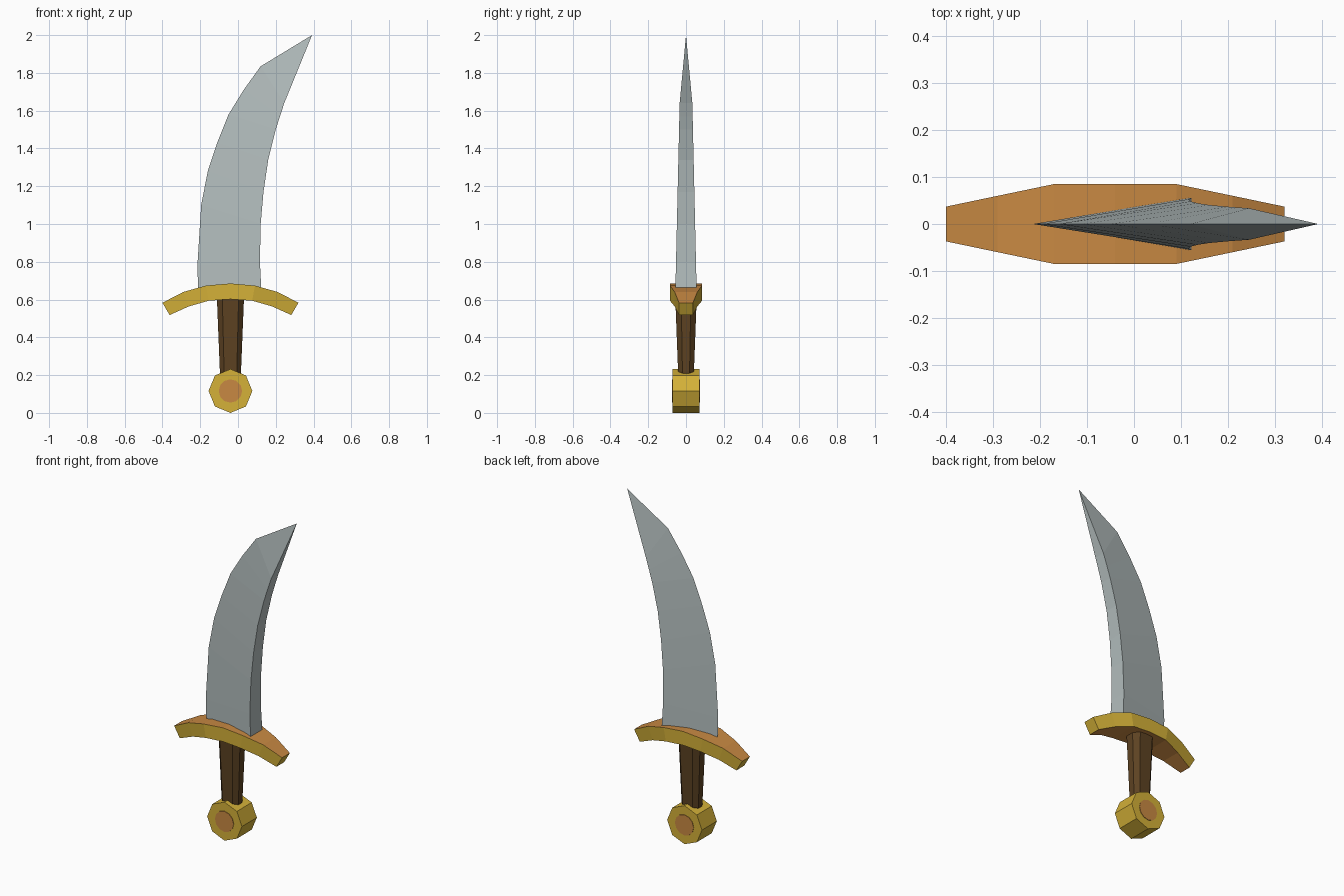
import bpy, bmesh, math

if "Cube" in bpy.data.objects:
    bpy.data.objects.remove(bpy.data.objects["Cube"])

CX = -0.04  # hilt centre line


def material(name, rgb):
    m = bpy.data.materials.new(name)
    m.use_nodes = True
    m.diffuse_color = (*rgb, 1)
    bsdf = m.node_tree.nodes["Principled BSDF"]
    bsdf.inputs["Base Color"].default_value = (*rgb, 1)
    bsdf.inputs["Roughness"].default_value = 0.7
    return m


STEEL = material("steel", (0.45, 0.51, 0.51))
GOLD = material("gold", (0.66, 0.44, 0.04))
COPPER = material("copper", (0.58, 0.25, 0.055))
WOOD = material("dark wood", (0.11, 0.055, 0.016))


def loft(name, sections, mats, rule=None, to_point=None):
    """Skin a row of equal cross-sections, closing the ends with caps or a point."""
    bm = bmesh.new()
    rings = [[bm.verts.new(p) for p in s] for s in sections]
    n = len(rings[0])
    for a, b in zip(rings, rings[1:]):
        for i in range(n):
            j = (i + 1) % n
            bm.faces.new((a[i], a[j], b[j], b[i]))
    bm.faces.new(rings[0])
    if to_point:
        tip = bm.verts.new(to_point)
        for i in range(n):
            bm.faces.new((rings[-1][i], rings[-1][(i + 1) % n], tip))
    else:
        bm.faces.new(rings[-1])
    bmesh.ops.recalc_face_normals(bm, faces=bm.faces)
    bm.normal_update()
    for f in bm.faces:
        f.material_index = rule(f) if rule else 0
    mesh = bpy.data.meshes.new(name)
    bm.to_mesh(mesh)
    bm.free()
    for m in mats:
        mesh.materials.append(m)
    ob = bpy.data.objects.new(name, mesh)
    bpy.context.collection.objects.link(ob)
    return ob


# Blade: wedge section, sharp on the right side, flat spine on the left
edge = [(-0.21, 0.62), (-0.215, 0.78), (-0.195, 1.10), (-0.16, 1.28),
        (-0.11, 1.43), (-0.05, 1.58), (0.03, 1.71), (0.12, 1.835)]
spine = [(0.125, 0.62), (0.116, 0.80), (0.12, 1.0), (0.135, 1.17),
         (0.16, 1.34), (0.20, 1.50), (0.222, 1.57), (0.245, 1.64)]
blade = []
for (ex, ez), (sx, sz) in zip(edge, spine):
    half = 0.057 - 0.023 * (sz - 0.62)
    blade.append([(ex, 0, ez), (sx, -half, sz), (sx, half, sz)])
loft("blade", blade, [STEEL], to_point=(0.392, 0, 2.0))

# Crossguard: arched bar, copper above and below, gold sides and ends
half_guard = [(0.0, 0.685, 0.0, 0.602, 0.085), (0.13, 0.674, 0.115, 0.594, 0.085),
              (0.25, 0.64, 0.22, 0.564, 0.06), (0.36, 0.583, 0.322, 0.518, 0.037)]
stations = [(-a, b, -c, d, w) for a, b, c, d, w in reversed(half_guard[1:])] + half_guard
guard = [[(CX + tx, -w, tz), (CX + tx, w, tz), (CX + bx, w, bz), (CX + bx, -w, bz)]
         for tx, tz, bx, bz, w in stations]
loft("crossguard", guard, [GOLD, COPPER],
     rule=lambda f: 1 if abs(f.normal.z) > 0.7 else 0)


# Grip: tapered octagonal handle
def grip_section(z, hx, hy):
    quarter = [(1, 0.45), (0.6, 1)]
    pts = quarter + [(-x, y) for x, y in reversed(quarter)]
    pts += [(-x, -y) for x, y in pts]
    return [(CX + x * hx, y * hy, z) for x, y in pts]


loft("grip", [grip_section(0.19, 0.052, 0.035), grip_section(0.22, 0.056, 0.042),
              grip_section(0.64, 0.073, 0.058)], [WOOD])


# Pommel: octagonal drum with a round copper plate on each face
def disc_section(y, r, sides):
    return [(CX + r * math.cos(math.tau * i / sides), y,
             0.116 + r * math.sin(math.tau * i / sides)) for i in range(sides)]


loft("pommel", [disc_section(y, 0.116, 8) for y in (-0.071, 0.071)], [GOLD])
for name, side in (("front", -1), ("back", 1)):
    loft("pommel_plate_" + name,
         [disc_section(side * y, 0.062, 12) for y in (0.068, 0.074)], [COPPER])
